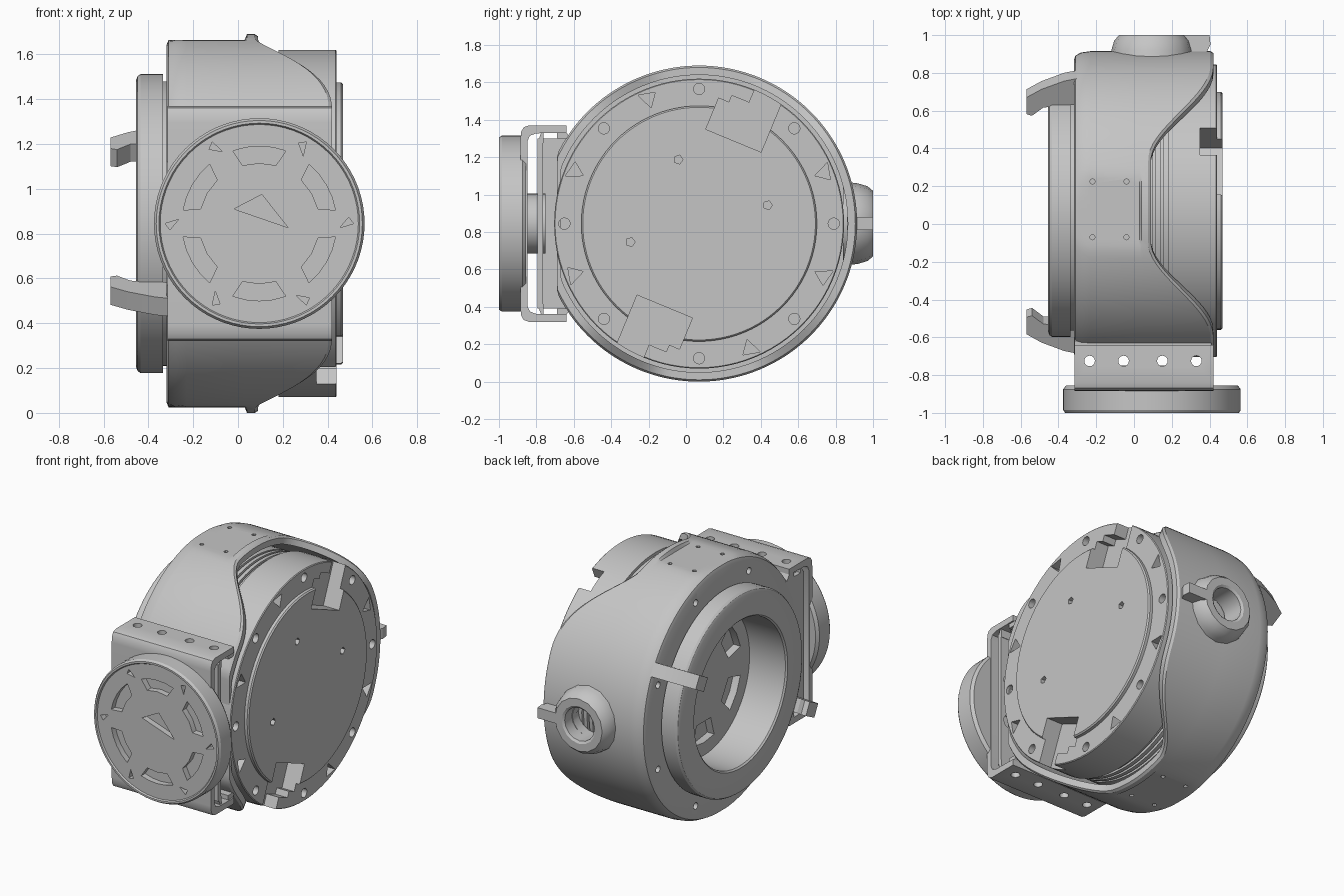
import bpy, bmesh
from math import sin, cos, pi, radians
from mathutils import Vector, Matrix

cube = bpy.data.objects.get("Cube")
if cube:
    bpy.data.objects.remove(cube, do_unlink=True)

SHADE = (0.56, 0.56, 0.56, 1)
grey = bpy.data.materials.new("cast_grey")
grey.use_nodes = True
grey.diffuse_color = SHADE
grey.node_tree.nodes["Principled BSDF"].inputs["Base Color"].default_value = SHADE

CY, CZ = 0.07, 0.845      # housing axis runs along x
DX = 0.095                # x of the front disc axis
X, Y, Z = Vector((1, 0, 0)), Vector((0, 1, 0)), Vector((0, 0, 1))


def side(r, deg, x=0.0):
    """Point on the housing axis frame."""
    a = radians(deg)
    return Vector((x, CY + r * cos(a), CZ + r * sin(a)))


def front(r, deg, y=0.0):
    """Point on the front disc frame."""
    a = radians(deg)
    return Vector((DX + r * cos(a), y, CZ + r * sin(a)))


def prism(bm, pts, vec):
    """Closed prism from a flat outline and an extrusion vector."""
    a = [bm.verts.new(p) for p in pts]
    b = [bm.verts.new(Vector(p) + Vector(vec)) for p in pts]
    bm.faces.new(a)
    bm.faces.new(b[::-1])
    for i in range(len(a)):
        j = (i + 1) % len(a)
        bm.faces.new((a[j], a[i], b[i], b[j]))


def rod(bm, c, r, vec, n=16):
    """Cylinder from a centre along an axis-aligned vector."""
    u, v = [e for e in (X, Y, Z) if abs(e.dot(Vector(vec))) < 1e-6]
    prism(bm, [Vector(c) + r * (cos(2 * pi * i / n) * u + sin(2 * pi * i / n) * v)
               for i in range(n)], vec)


def to_object(bm, name):
    bmesh.ops.recalc_face_normals(bm, faces=bm.faces)
    me = bpy.data.meshes.new(name)
    bm.to_mesh(me)
    bm.free()
    ob = bpy.data.objects.new(name, me)
    bpy.context.collection.objects.link(ob)
    return ob


def finish(name, bm, cutter=None):
    """Make an object, subtract the cutter and shade it."""
    ob = to_object(bm, name)
    ob.data.materials.append(grey)
    bpy.ops.object.select_all(action='DESELECT')
    bpy.context.view_layer.objects.active = ob
    ob.select_set(True)
    if cutter:
        tool = to_object(cutter, name + "_cutter")
        tool.hide_render = True
        mod = ob.modifiers.new("cut", 'BOOLEAN')
        mod.operation, mod.solver, mod.object = 'DIFFERENCE', 'EXACT', tool
        bpy.ops.object.modifier_apply(modifier="cut")
        bpy.data.objects.remove(tool, do_unlink=True)
    bpy.ops.object.shade_smooth_by_angle(angle=radians(30))


def lathe(bm, section, place, n=96, capped=False):
    """Revolve (along, radius) pairs from section(deg); capped fills both ends."""
    rings = [[bm.verts.new(place(r, 360 * i / n, t)) for t, r in section(360 * i / n)]
             for i in range(n)]
    count = len(rings[0])
    for i in range(n):
        a, b = rings[i], rings[(i + 1) % n]
        for k in range(count - 1 if capped else count):
            m = (k + 1) % count
            bm.faces.new((a[k], a[m], b[m], b[k]))
    if capped:
        bm.faces.new([ring[0] for ring in rings])
        bm.faces.new([ring[-1] for ring in rings])


# Outer shell: right edge sweeps back over the top and bottom, front is cut flat
def shell_edge(y):
    t = min(max((abs(y - 0.12) - 0.22) / 0.5, 0), 1)
    return 0.09 + 0.33 * t * t * (3 - 2 * t)


def shell_section(deg):
    a = radians(deg)
    e = shell_edge(CY + 0.845 * cos(a))
    wall = 0.76 / max(-cos(a), 0.01)
    full, inner = min(0.845, wall), min(0.795, wall - 0.02)
    flat = min(full, 0.82 / max(abs(sin(a)), 0.01))
    return [(-0.318, 0.6), (-0.318, min(flat, 0.8)), (-0.31, min(flat, 0.822)),
            (-0.28, min(flat, 0.838)), (-0.23, flat), (0.03, flat), (0.04, full),
            (e - 0.015, full), (e, min(full, 0.835)), (e, inner), (-0.2, inner), (-0.2, 0.6)]


bm, cut = bmesh.new(), bmesh.new()
lathe(bm, shell_section, side, 144)
for k in range(8):
    rod(cut, side(0.735, 45 * k + 22.5, -0.35), 0.022, (0.1, 0, 0))
for x in (-0.22, -0.04):
    for y in (-0.07, 0.225):
        for z in (0.0, 1.63):
            rod(cut, (x, y, z), 0.014, (0, 0, 0.06), 8)
rod(cut, (0.09, 0.75, CZ), 0.11, (0, 0.3, 0), 24)
finish("outer_shell", bm, cut)

# Left collar around a deep bore
collar = [(-0.15, 0.485), (-0.445, 0.485), (-0.455, 0.495), (-0.455, 0.64),
          (-0.448, 0.658), (-0.435, 0.667), (-0.335, 0.667), (-0.335, 0.635), (-0.15, 0.635)]
bm = bmesh.new()
lathe(bm, lambda d: collar, side)
finish("left_collar", bm)

# Floor of the bore with six windows
bm, cut = bmesh.new(), bmesh.new()
lathe(bm, lambda d: [(-0.18, 0.51), (-0.05, 0.51)], side, capped=True)
for k in range(6):
    d = 60 * k + 30
    pts = [side(0.4, d + t, -0.25) for t in (-16, 0, 16)]
    pts += [side(0.27, d + t, -0.25) for t in (16, -16)]
    prism(cut, pts, (0.12, 0, 0))
finish("bore_floor", bm, cut)

# Grooved inner drum
grooved = [(-0.21, 0.755)]
for x in (0.06, 0.1, 0.14):
    grooved += [(x, 0.755), (x, 0.735), (x + 0.015, 0.735), (x + 0.015, 0.755)]
grooved += [(0.19, 0.755), (0.19, 0.6), (-0.21, 0.6)]
bm = bmesh.new()
lathe(bm, lambda d: grooved, side)
finish("inner_drum", bm)

# Right flange and raised cover, with bolt holes, open notches and nicks
cover = [(0.18, 0.775), (0.435, 0.775), (0.44, 0.77), (0.44, 0.63),
         (0.46, 0.63), (0.468, 0.622)]
bm, cut = bmesh.new(), bmesh.new()
lathe(bm, lambda d: cover, side, capped=True)
notch = [(0.48, -0.16), (0.8, -0.16), (0.8, 0.0), (0.7, 0.0),
         (0.7, 0.1), (0.66, 0.1), (0.66, 0.16), (0.48, 0.16)]
for k in range(8):
    rod(cut, side(0.72, 45 * k, 0.36), 0.03, (0.2, 0, 0))
    d = 45 * k + 22.5
    if k in (1, 5):
        tangent = side(1, d + 90) - side(0, 0)
        prism(cut, [side(r, d, 0.35) + tangent * w for r, w in notch], (0.2, 0, 0))
    else:
        prism(cut, [side(0.67, d, 0.38), side(0.76, d + 3, 0.38), side(0.74, d - 4, 0.38)],
              (0.2, 0, 0))
for r, d in ((0.38, 15), (0.36, 108), (0.38, 195)):
    rod(cut, side(r, d, 0.42), 0.025, (0.1, 0, 0), 5)
finish("right_cover", bm, cut)

# Open mounting frame on the front of the housing
bm, cut = bmesh.new(), bmesh.new()
prism(bm, [(-0.315, -0.795, CZ + z) for z in (-0.455, 0.455)]
      + [(0.41, -0.795, CZ + z) for z in (0.455, -0.455)], (0, 0.03, 0))
for k in range(6):
    rod(cut, front(0.28, 60 * k + 30, -0.85), 0.05, (0, 0.15, 0))
finish("front_plate", bm, cut)
bm = bmesh.new()
prism(bm, [(-0.315, y, CZ + z) for y, z in
           ((-0.78, 0.455), (-0.6, 0.455), (-0.6, -0.455), (-0.78, -0.455))], (0.03, 0, 0))
finish("frame_side", bm)

# C-shaped bracket with bolt holes in both flanges
half = [(-0.64, 0.485), (-0.8, 0.483), (-0.835, 0.47), (-0.848, 0.44)]
outer = [(-0.885, 0.45), (-0.882, 0.49), (-0.868, 0.515), (-0.84, 0.525), (-0.64, 0.525)]
mirror = lambda pts: [(y, -z) for y, z in reversed(pts)]
loop = half + mirror(half) + mirror(outer) + outer
bm, cut = bmesh.new(), bmesh.new()
prism(bm, [(-0.315, y, CZ + z) for y, z in loop], (0.735, 0, 0))
for x in (-0.235, -0.055, 0.15, 0.33):
    for z in (0.3, 1.31):
        rod(cut, (x, -0.725, z), 0.028, (0, 0, 0.1))
finish("front_bracket", bm, cut)

# Webs joining the bracket flanges to the shell and frame
for name, s in (("upper_web", 1), ("lower_web", -1)):
    bm = bmesh.new()
    prism(bm, [(-0.315, y, CZ + s * z) for y, z in
               ((-0.795, 0.43), (-0.775, 0.485), (-0.762, 0.485), (-0.762, 0.43))],
          (0.725, 0, 0))
    prism(bm, [(-0.315, y, CZ + s * z) for y, z in
               ((-0.69, 0.455), (-0.69, 0.49), (-0.64, 0.49), (-0.62, 0.455))], (0.725, 0, 0))
    finish(name, bm)

# Front disc with a thin rim, six windows, nicks and a neck
disc = [(-0.75, 0.16), (-0.855, 0.16), (-0.855, 0.455), (-0.875, 0.47),
        (-0.985, 0.47), (-1.0, 0.46), (-1.0, 0.448), (-0.99, 0.442)]
bm, cut = bmesh.new(), bmesh.new()
lathe(bm, lambda d: disc, front, 72, capped=True)
for k in range(6):
    d = 60 * k + 30
    pts = [front(0.345, d + t, -1.05) for t in (-20, -10, 0, 10, 20)]
    pts += [front(0.27, d + t, -1.05) for t in (16, 0, -16)]
    prism(cut, pts, (0, 0.1, 0))
    prism(cut, [front(0.36, d - 33, -1.05), front(0.42, d - 30, -1.05),
                front(0.4, d - 26, -1.05)], (0, 0.1, 0))
prism(cut, [front(0.13, a, -1.05) for a in (150, 85, -8)], (0, 0.1, 0))
finish("front_disc", bm, cut)

# Pair of opposite hooked lugs on the left side
lug = [(-0.28, 0.83), (-0.37, 0.81), (-0.49, 0.76), (-0.57, 0.71), (-0.57, 0.61),
       (-0.54, 0.6), (-0.48, 0.65), (-0.28, 0.67)]
for name, turn in (("rear_lug", 29), ("front_lug", 207)):
    bm = bmesh.new()
    prism(bm, [(x, y, -0.045) for x, y in lug], (0, 0, 0.09))
    bmesh.ops.transform(bm, verts=bm.verts, matrix=Matrix.Translation((0, CY, CZ))
                        @ Matrix.Rotation(radians(turn), 4, 'X'))
    finish(name, bm)

# Rear cable boss with a bore and a side fin
boss = [(0.84, 0.11), (0.84, 0.225), (0.92, 0.215), (0.97, 0.2), (1.0, 0.175),
        (1.0, 0.125), (0.99, 0.11)]
bm = bmesh.new()
lathe(bm, lambda d: boss, front, 16)
finish("rear_boss", bm)
bm = bmesh.new()
prism(bm, [(x, y, CZ - 0.035) for x, y in
           ((0.22, 0.86), (0.22, 1.0), (0.4, 1.0), (0.405, 0.95), (0.36, 0.86))],
      (0, 0, 0.07))
finish("rear_fin", bm)
